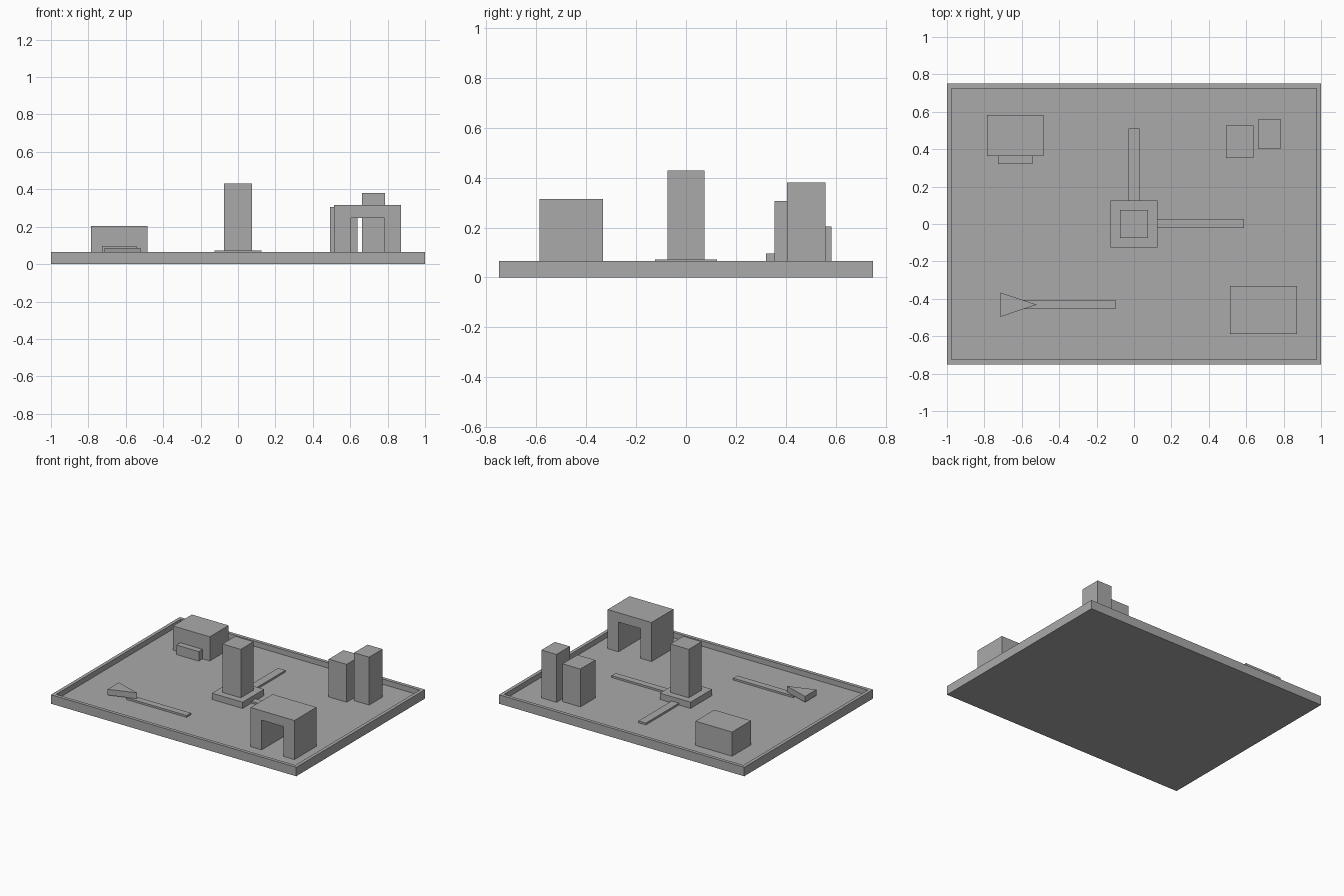
import bpy

old = bpy.data.objects.get("Cube")
if old:
    bpy.data.objects.remove(old, do_unlink=True)

# One plain grey for the whole model
GREY = (0.4, 0.4, 0.4, 1.0)
grey = bpy.data.materials.new("plain_grey")
grey.use_nodes = True
grey.diffuse_color = GREY
grey.node_tree.nodes["Principled BSDF"].inputs["Base Color"].default_value = GREY

FLOOR = 0.027
PATH_TOP = 0.041


def make(name, verts, faces):
    mesh = bpy.data.meshes.new(name)
    mesh.from_pydata(verts, [], faces)
    mesh.materials.append(grey)
    obj = bpy.data.objects.new(name, mesh)
    bpy.context.collection.objects.link(obj)
    return obj


def prism(name, outline, place, low, high):
    """Extrude a counter-clockwise outline; place(a, b, depth) maps it to space."""
    n = len(outline)
    verts = [place(a, b, d) for d in (low, high) for a, b in outline]
    sides = [(i, (i + 1) % n, n + (i + 1) % n, n + i) for i in range(n)]
    caps = [tuple(reversed(range(n))), tuple(range(n, 2 * n))]
    return make(name, verts, sides + caps)


def upright(a, b, d):
    return (a, b, d)


def box(name, x0, x1, y0, y1, z0, z1):
    outline = [(x0, y0), (x1, y0), (x1, y1), (x0, y1)]
    return prism(name, outline, upright, z0, z1)


# Tray with a raised rim, built from stacked rectangular rings
def ring(w, h, z):
    return [(-w, -h, z), (w, -h, z), (w, h, z), (-w, h, z)]


RIM = 0.066
levels = [ring(1, 0.75, 0), ring(1, 0.75, RIM),
          ring(0.975, 0.725, RIM), ring(0.975, 0.725, FLOOR)]
faces = [(3, 2, 1, 0), (12, 13, 14, 15)]
for k in range(0, 12, 4):
    faces += [(k + i, k + (i + 1) % 4, k + 4 + (i + 1) % 4, k + 4 + i) for i in range(4)]
make("tray", sum(levels, []), faces)

# Central tower on its plinth, with two paths leading away
box("plinth", -0.125, 0.125, -0.125, 0.125, FLOOR, 0.073)
box("central_tower", -0.075, 0.075, -0.075, 0.075, 0.073, 0.43)
box("right_path", 0.125, 0.588, -0.022, 0.027, FLOOR, PATH_TOP)
box("back_path", -0.03, 0.03, 0.125, 0.51, FLOOR, PATH_TOP)

# Arrow: shaft and wedge-shaped head
box("arrow_shaft", -0.59, -0.10, -0.455, -0.406, FLOOR, PATH_TOP)
prism("arrow_head", [(-0.715, -0.497), (-0.52, -0.431), (-0.715, -0.366)],
      upright, 0.043, 0.086)

# Hut with a front step
box("hut", -0.785, -0.485, 0.364, 0.584, FLOOR, 0.205)
box("hut_step", -0.726, -0.544, 0.32, 0.364, FLOOR, 0.097)

# Pair of towers in the back corner
box("short_tower", 0.492, 0.638, 0.354, 0.527, FLOOR, 0.306)
box("tall_tower", 0.664, 0.787, 0.404, 0.56, FLOOR, 0.38)

# Gateway: an arch profile extruded front to back
arch = [(0.514, FLOOR), (0.605, FLOOR), (0.605, 0.246), (0.783, 0.246),
        (0.783, FLOOR), (0.872, FLOOR), (0.872, 0.315), (0.514, 0.315)]
prism("gateway", arch, lambda a, b, d: (a, -d, b), 0.332, 0.588)
